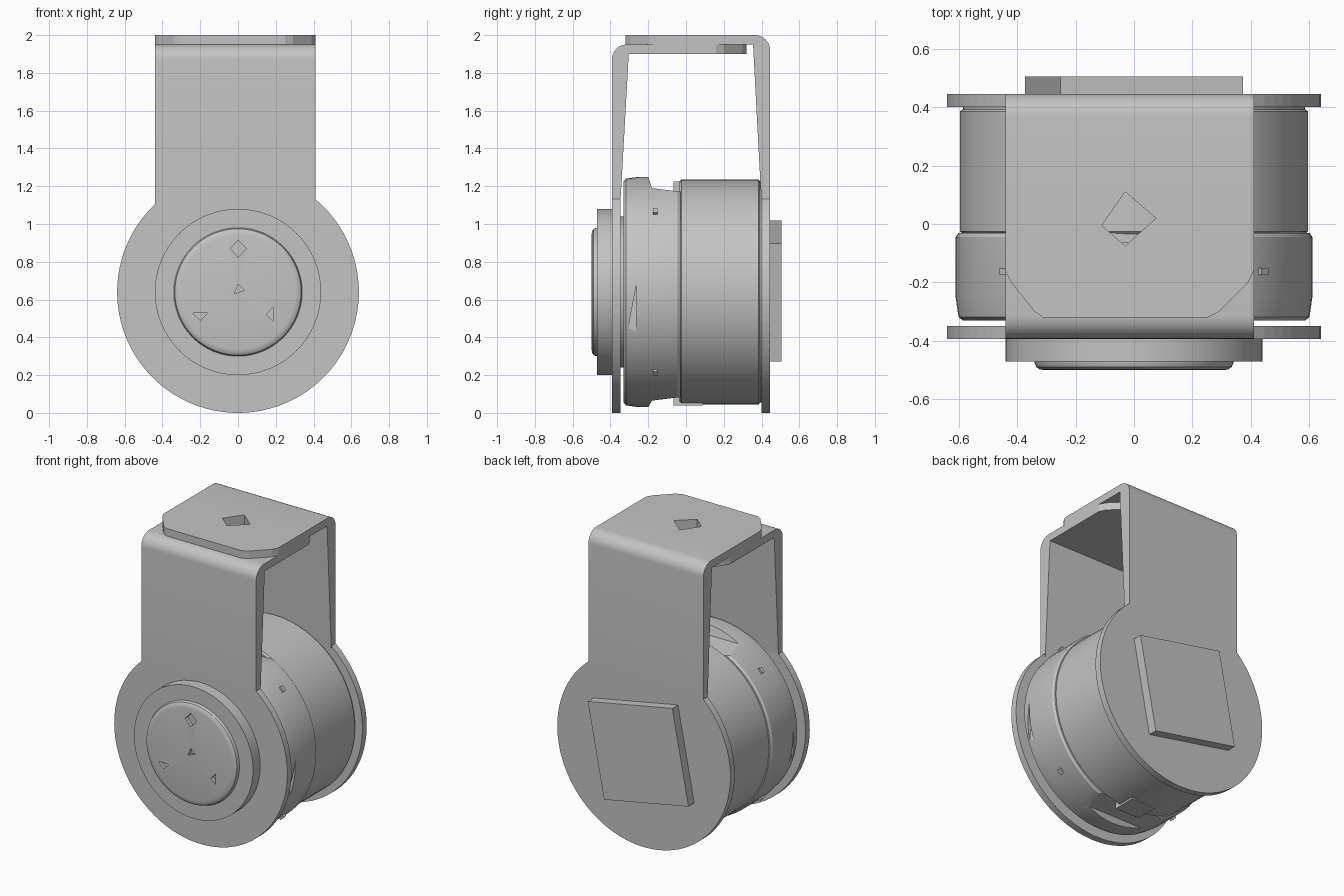
import bpy, bmesh, math
from mathutils import Matrix, Vector

cube = bpy.data.objects.get("Cube")
if cube:
    bpy.data.objects.remove(cube, do_unlink=True)

GREY = (0.55, 0.55, 0.55, 1.0)
grey = bpy.data.materials.new("plain grey")
grey.use_nodes = True
grey.diffuse_color = GREY
grey.node_tree.nodes["Principled BSDF"].inputs["Base Color"].default_value = GREY

HUB_Z = 0.64          # height of the drum axis
LEFT, RIGHT = -0.44, 0.41   # side edges of the bracket arms


def finish(name, bm):
    bmesh.ops.recalc_face_normals(bm, faces=bm.faces)
    mesh = bpy.data.meshes.new(name)
    bm.to_mesh(mesh)
    bm.free()
    mesh.materials.append(grey)
    obj = bpy.data.objects.new(name, mesh)
    bpy.context.collection.objects.link(obj)
    return obj


def activate(obj):
    bpy.ops.object.select_all(action="DESELECT")
    obj.select_set(True)
    bpy.context.view_layer.objects.active = obj


def smooth(obj, degrees=30):
    activate(obj)
    bpy.ops.object.shade_smooth_by_angle(angle=math.radians(degrees))


def prism(name, pts, axis, lo, hi):
    """Extrude a 2D outline along one axis."""
    def place(p, d):
        co = list(p)
        co.insert("xyz".index(axis), d)
        return co
    bm = bmesh.new()
    face = bm.faces.new([bm.verts.new(place(p, lo)) for p in pts])
    step = Vector(place((0, 0), hi - lo))
    ext = bmesh.ops.extrude_face_region(bm, geom=[face], use_keep_orig=True)
    verts = [v for v in ext["geom"] if isinstance(v, bmesh.types.BMVert)]
    bmesh.ops.translate(bm, verts=verts, vec=step)
    return finish(name, bm)


def lathe(name, profile, steps=64):
    """Revolve (radius, y) points about the drum axis."""
    bm = bmesh.new()
    verts = [bm.verts.new((r, y, HUB_Z)) for r, y in profile]
    edges = [bm.edges.new(pair) for pair in zip(verts, verts[1:])]
    bmesh.ops.spin(bm, geom=verts + edges, cent=(0, 0, HUB_Z), axis=(0, 1, 0),
                   angle=math.tau, steps=steps)
    bmesh.ops.remove_doubles(bm, verts=bm.verts, dist=0.0005)
    obj = finish(name, bm)
    smooth(obj)
    return obj


def box(name, x, y, z, turn=None):
    bm = bmesh.new()
    size = [b - a for a, b in (x, y, z)]
    mid = [(a + b) / 2 for a, b in (x, y, z)]
    m = Matrix.Translation(mid) @ (turn or Matrix()) @ Matrix.Diagonal((*size, 1))
    bmesh.ops.create_cube(bm, size=1, matrix=m)
    return finish(name, bm)


def cut(obj, cutter):
    mod = obj.modifiers.new("cut", "BOOLEAN")
    mod.operation, mod.solver, mod.object = "DIFFERENCE", "EXACT", cutter
    activate(obj)
    bpy.ops.object.modifier_apply(modifier=mod.name)
    bpy.data.objects.remove(cutter, do_unlink=True)


def arc(cx, cy, r, a0, a1, n):
    angles = [a0 + (a1 - a0) * i / n for i in range(n + 1)]
    return [(cx + r * math.cos(a), cy + r * math.sin(a)) for a in angles]


def bracket(label, side, outer, top):
    """Round plate, arm, bend and overlapping top tab; side is -1 front, +1 back."""
    inner = outer - 0.045
    # round lower plate, open where the arm joins
    a0 = math.acos(RIGHT / HUB_Z)
    a1 = math.acos(LEFT / HUB_Z) - math.tau
    prism(label + "_round_plate", arc(0, HUB_Z, HUB_Z, a0, a1, 64), "y",
          side * inner, side * outer)
    # arm that thickens upward into a rounded bend
    bend = arc(outer - 0.08, top - 0.08, 0.08, 0, math.pi / 2, 8)
    prof = [(inner, 1.1), (outer, 1.1)] + bend
    prof += [(0.1, top), (0.1, top - 0.05), (outer - 0.09, top - 0.05)]
    arm = prism(label + "_arm", [(side * y, z) for y, z in prof], "x", LEFT, RIGHT)
    smooth(arm)
    # top tab with clipped corners
    end, clip = -0.32, -0.16
    tab = [(LEFT, 0.1), (LEFT, clip), (LEFT + 0.02, clip - 0.04), (-0.34, end + 0.02),
           (-0.31, end), (0.25, end), (0.29, end + 0.02), (RIGHT - 0.02, clip - 0.04),
           (RIGHT, clip), (RIGHT, 0.1)]
    plate = prism(label + "_top_tab", [(x, side * y) for x, y in tab], "z",
                  top - 0.05, top)
    # diamond opening
    hole = [(-0.11, -0.005), (-0.03, -0.075), (0.075, 0.02), (-0.03, 0.11)]
    for part in (plate, arm):
        cut(part, prism("hole_cutter", hole, "z", 1.8, 2.1))


bracket("front", -1, 0.393, 1.95)
bracket("back", 1, 0.445, 2.0)

# drum body behind the seam
lathe("drum_rear", [(0, -0.035), (0.585, -0.035), (0.595, -0.025), (0.595, 0.385),
                    (0.585, 0.392), (0.585, 0.4), (0, 0.4)])

# drum body ahead of the seam, with recesses at top, bottom and sides
front = lathe("drum_front", [(0, -0.33), (0.585, -0.33), (0.6, -0.318), (0.61, -0.25),
                             (0.61, -0.045), (0.6, -0.03), (0, -0.03)])
for s, depth in ((1, 0.53), (-1, 0.555)):
    pocket = [(-0.2, 0.61), (-0.18, depth + 0.02), (-0.02, depth), (-0.02, 0.7), (-0.2, 0.7)]
    cut(front, prism("pocket_cutter", [(y, HUB_Z + s * z) for y, z in pocket],
                     "x", -0.32, 0.32))
    sliver = [(-0.32, 0.29), (-0.285, 0.28), (-0.265, 0.4), (-0.262, 0.68), (-0.3, 0.48)]
    lo, hi = sorted((s * 0.57, s * 0.7))
    cut(front, prism("side_cutter", sliver, "x", lo, hi))
smooth(front)

# latch blocks above and below the seam
for label, z in (("top", (1.15, 1.225)), ("bottom", (0.04, 0.12))):
    box(label + "_latch", (-0.09, 0.09), (-0.065, 0.09), z)

# small studs around the front shell
for i, deg in enumerate((44, 136, 224, 316)):
    a = math.radians(deg)
    x, z = 0.605 * math.cos(a), HUB_Z + 0.605 * math.sin(a)
    box("stud_%d" % (i + 1), (x - 0.018, x + 0.018), (-0.175, -0.15),
        (z - 0.018, z + 0.018), Matrix.Rotation(-a, 4, "Y"))

# hub filling the gaps between drum and plates
lathe("hub", [(0, -0.36), (0.4, -0.36), (0.4, 0.41), (0, 0.41)])

# front collar and rounded cap
lathe("front_collar", [(0, -0.47), (0.44, -0.47), (0.44, -0.385), (0, -0.385)])
cap = lathe("front_cap", [(0, -0.5), (0.305, -0.5), (0.322, -0.497), (0.334, -0.489),
                          (0.34, -0.475), (0.34, -0.46), (0, -0.46)])

# shallow marks in the cap
marks = [[(-0.04, 0.87), (0, 0.825), (0.045, 0.87), (0, 0.915)],
         [(-0.02, 0.63), (0.035, 0.65), (0, 0.68)],
         [(-0.24, 0.53), (-0.2, 0.49), (-0.16, 0.53)],
         [(0.15, 0.52), (0.185, 0.485), (0.185, 0.56)]]
for outline in marks:
    cut(cap, prism("mark_cutter", outline, "y", -0.52, -0.475))
smooth(cap)

# tilted square plate on the back
box("back_plate", (-0.318, 0.318), (0.44, 0.505), (HUB_Z - 0.313, HUB_Z + 0.323),
    Matrix.Rotation(math.radians(10.9), 4, "Y"))
